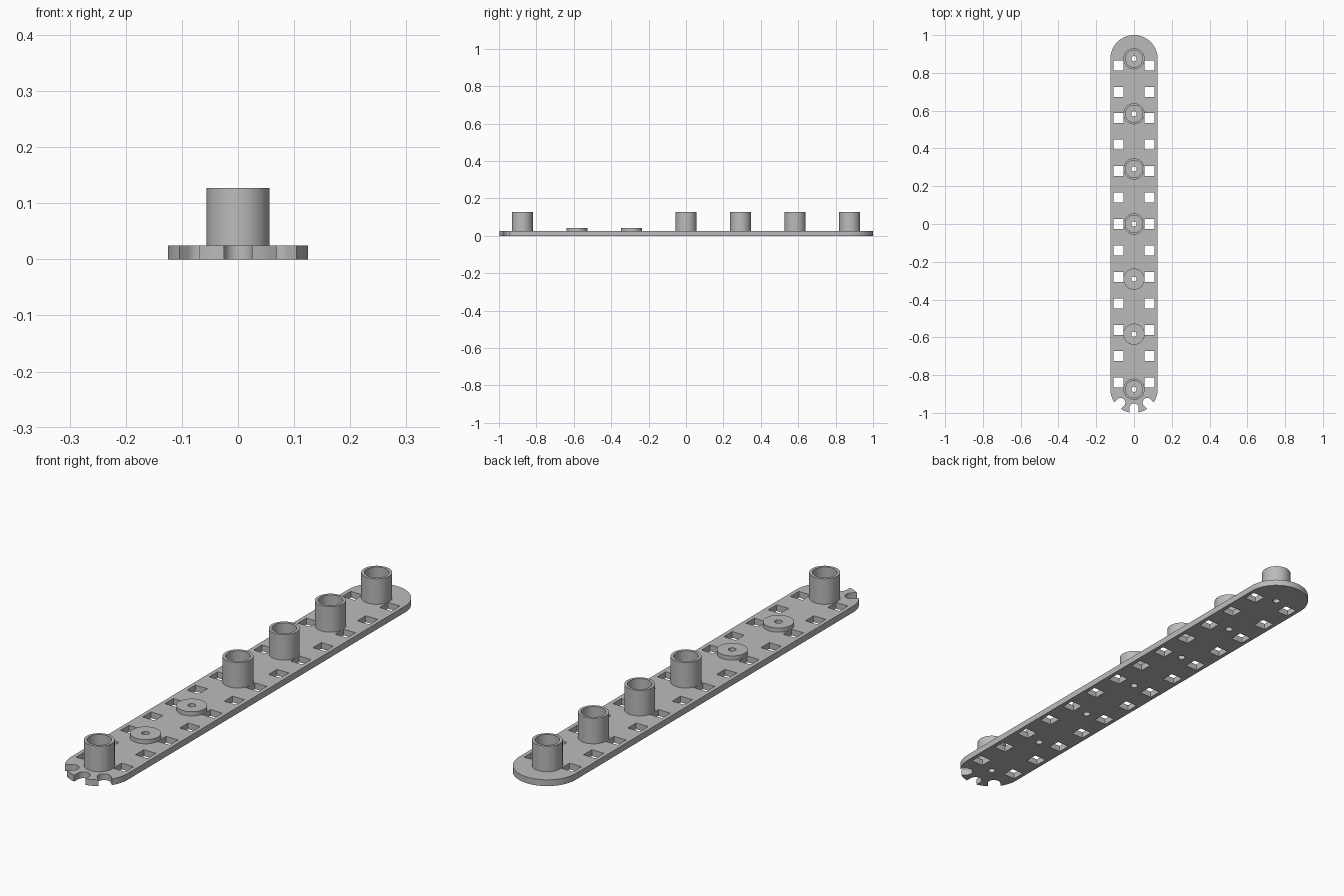
import bpy, bmesh
from math import sin, cos, pi, radians

PLATE_TOP, DISC_TOP, POST_TOP = 0.025, 0.042, 0.127
HALF_W, END_Y = 0.125, 0.875
POST_R, BORE_R, PILOT_R = 0.056, 0.045, 0.014

if "Cube" in bpy.data.objects:
    bpy.data.objects.remove(bpy.data.objects["Cube"], do_unlink=True)

grey = bpy.data.materials.new("mid grey")
grey.use_nodes = True
colour = (0.5, 0.5, 0.5, 1)
grey.diffuse_color = colour
grey.node_tree.nodes["Principled BSDF"].inputs["Base Color"].default_value = colour


def arc(cx, cy, r, start, end, n):
    step = (end - start) / n
    return [(cx + r * cos(start + i * step), cy + r * sin(start + i * step))
            for i in range(n + 1)]


def prism(bm, outline, z0, z1):
    low = [bm.verts.new((x, y, z0)) for x, y in outline]
    high = [bm.verts.new((x, y, z1)) for x, y in outline]
    bm.faces.new(low[::-1])
    bm.faces.new(high)
    for i in range(len(low)):
        j = (i + 1) % len(low)
        bm.faces.new((low[i], low[j], high[j], high[i]))


def lathe(bm, profile, n=48):
    rings = [[bm.verts.new((r * cos(2 * pi * k / n), r * sin(2 * pi * k / n), z))
              for k in range(n)] for r, z in profile]
    for a, b in zip(rings, rings[1:] + rings[:1]):
        for k in range(n):
            m = (k + 1) % n
            bm.faces.new((a[k], a[m], b[m], b[k]))


def finish(name, bm):
    bmesh.ops.recalc_face_normals(bm, faces=bm.faces)
    mesh = bpy.data.meshes.new(name)
    bm.to_mesh(mesh)
    bm.free()
    mesh.materials.append(grey)
    obj = bpy.data.objects.new(name, mesh)
    bpy.context.collection.objects.link(obj)
    return obj


def activate(obj):
    bpy.ops.object.select_all(action='DESELECT')
    obj.select_set(True)
    bpy.context.view_layer.objects.active = obj


post_ys = [END_Y * k / 3 for k in range(-3, 4)]

# Flat bar with round ends
bm = bmesh.new()
prism(bm, arc(0, END_Y, HALF_W, 0, pi, 32) + arc(0, -END_Y, HALF_W, pi, 2 * pi, 32),
      0, PLATE_TOP)
plate = finish("base_plate", bm)

# Cutter: square holes, pilot holes and end notches
bm = bmesh.new()
h = 0.0265
for row in range(-6, 7):
    for side in (-1, 1):
        x, y = side * 0.082, row * 0.14
        prism(bm, [(x - h, y - h), (x + h, y - h), (x + h, y + h), (x - h, y + h)], -0.1, 0.1)
for y in post_ys:
    prism(bm, arc(0, y, PILOT_R, 0, 2 * pi, 48)[:-1], -0.1, 0.1)
slot = arc(0, -0.1, 0.025, 0, pi, 16) + [(-0.025, -0.2), (0.025, -0.2)]
for angle in (-45, 0, 45):
    c, s = cos(radians(angle)), sin(radians(angle))
    prism(bm, [(u * c - v * s, u * s + v * c - END_Y) for u, v in slot], -0.1, 0.1)
cutter = finish("hole_cutter", bm)
cutter.hide_render = True

cut = plate.modifiers.new("holes", 'BOOLEAN')
cut.operation, cut.solver, cut.object = 'DIFFERENCE', 'EXACT', cutter
activate(plate)
bpy.ops.object.modifier_apply(modifier=cut.name)
bpy.data.objects.remove(cutter, do_unlink=True)
bpy.ops.object.shade_smooth_by_angle(angle=radians(30))

# Hollow posts, with two low discs in place of posts near the notched end
disc = [(PILOT_R, PLATE_TOP), (POST_R, PLATE_TOP), (POST_R, DISC_TOP), (PILOT_R, DISC_TOP)]
post = disc[:2] + [(POST_R, POST_TOP), (BORE_R, POST_TOP),
                   (BORE_R, DISC_TOP), (PILOT_R, DISC_TOP)]
for i, y in enumerate(post_ys):
    low = i in (1, 2)
    bm = bmesh.new()
    lathe(bm, disc if low else post)
    obj = finish(f"low_disc_{i}" if low else f"hollow_post_{i}", bm)
    obj.location.y = y
    activate(obj)
    bpy.ops.object.shade_smooth_by_angle(angle=radians(30))
